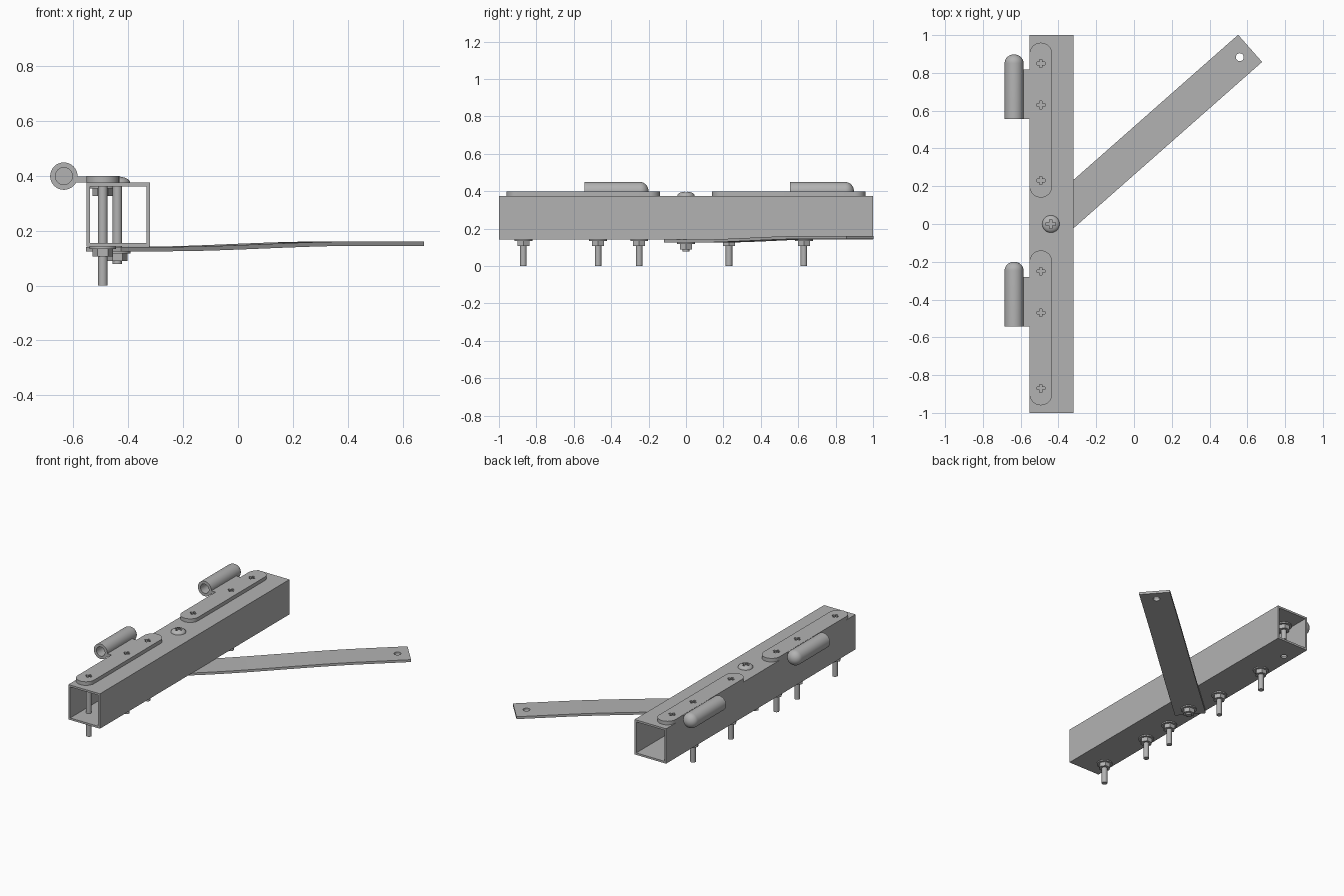
import bpy, bmesh
from math import pi, sin, cos, atan2
from mathutils import Matrix, Vector

if "Cube" in bpy.data.objects:
    bpy.data.objects.remove(bpy.data.objects["Cube"], do_unlink=True)

steel = bpy.data.materials.new("grey steel")
steel.use_nodes = True
steel.diffuse_color = (0.45, 0.45, 0.45, 1)
steel.node_tree.nodes["Principled BSDF"].inputs["Base Color"].default_value = (0.45, 0.45, 0.45, 1)


def activate(obj):
    bpy.ops.object.select_all(action="DESELECT")
    obj.select_set(True)
    bpy.context.view_layer.objects.active = obj


def finish(name, bm, smooth=False):
    bmesh.ops.recalc_face_normals(bm, faces=bm.faces)
    mesh = bpy.data.meshes.new(name)
    bm.to_mesh(mesh)
    bm.free()
    obj = bpy.data.objects.new(name, mesh)
    bpy.context.collection.objects.link(obj)
    mesh.materials.append(steel)
    if smooth:
        activate(obj)
        bpy.ops.object.shade_smooth_by_angle(angle=pi / 5)
    return obj


def add_prism(bm, outline, z0, z1):
    base = bm.faces.new([bm.verts.new((x, y, z0)) for x, y in outline])
    top = bmesh.ops.extrude_face_region(bm, geom=[base])["geom"]
    bmesh.ops.translate(bm, vec=(0, 0, z1 - z0),
                        verts=[v for v in top if isinstance(v, bmesh.types.BMVert)])


def ring(x, y, r, n=32):
    return [(x + r * cos(2 * pi * i / n), y + r * sin(2 * pi * i / n)) for i in range(n)]


def rect(x0, x1, y0, y1):
    return [(x0, y0), (x1, y0), (x1, y1), (x0, y1)]


def cross(x, y, arm, half):
    quarter = [(arm, -half), (arm, half), (half, half)]
    points = []
    for k in range(4):
        c, s = round(cos(k * pi / 2)), round(sin(k * pi / 2))
        points += [(x + c * px - s * py, y + s * px + c * py) for px, py in quarter]
    return points


def lathe(bm, profile, matrix, steps=32):
    """Turn (radius, height) points around z, then place the result."""
    verts = [bm.verts.new((r, 0, h)) for r, h in profile]
    edges = [bm.edges.new(pair) for pair in zip(verts, verts[1:])]
    made = bmesh.ops.spin(bm, geom=verts + edges, cent=(0, 0, 0), axis=(0, 0, 1),
                          angle=2 * pi, steps=steps, use_merge=True)
    bmesh.ops.remove_doubles(bm, verts=bm.verts, dist=0.0001)
    bmesh.ops.transform(bm, matrix=matrix, verts=bm.verts)


def cut(obj, outlines, z0, z1):
    bm = bmesh.new()
    for outline in outlines:
        add_prism(bm, outline, z0, z1)
    cutter = finish("cutter", bm)
    cutter.hide_render = True
    mod = obj.modifiers.new("cut", "BOOLEAN")
    mod.operation, mod.solver, mod.object = "DIFFERENCE", "EXACT", cutter
    activate(obj)
    bpy.ops.object.modifier_apply(modifier=mod.name)
    bpy.data.objects.remove(cutter, do_unlink=True)


# Square tube, open at both ends
X0, X1, Z0, Z1, WALL = -0.553, -0.32, 0.142, 0.375, 0.013
SCREW_X, PIVOT_X = -0.493, -0.44
bm = bmesh.new()
loops = []
for y in (-1, 1):
    for inset in (0, WALL):
        loops.append([bm.verts.new((x, y, z)) for x, z in
                      rect(X0 + inset, X1 - inset, Z0 + inset, Z1 - inset)])
for a, b in ((0, 1), (2, 3), (0, 2), (1, 3)):
    for i in range(4):
        j = (i + 1) % 4
        bm.faces.new((loops[a][i], loops[a][j], loops[b][j], loops[b][i]))
tube = finish("square_tube", bm)
SHORT_Y = 0.85
cut(tube, [ring(SCREW_X, SHORT_Y, 0.02)], Z0 - 0.02, Z0 + 0.03)


# Bolts with washer and hexagonal nut
def bolt(name, x, y, top, bottom, seat):
    bm = bmesh.new()
    add_prism(bm, ring(x, y, 0.0175), bottom, top)
    add_prism(bm, ring(x, y, 0.048), seat - 0.008, seat)
    add_prism(bm, ring(x, y, 0.037, 6), seat - 0.036, seat - 0.008)
    finish(name, bm, smooth=True)


# Hinges: plate with rounded ends, recessed screws, tab and barrel
LEAF_TOP, BARREL_X, BARREL_R = 0.399, -0.635, 0.05
hinges = {"rear": (0.14, 0.96, 0.555, (SHORT_Y, 0.63, 0.23)),
          "front": (-0.96, -0.14, -0.543, (-0.25, -0.47, -0.87))}
for side, (y0, y1, barrel_y, screws) in hinges.items():
    r = 0.06
    outline = []
    for end, start in ((y1 - r, 0), (y0 + r, pi)):
        outline += [(SCREW_X + r * cos(start + pi * i / 16), end + r * sin(start + pi * i / 16))
                    for i in range(17)]
    bm = bmesh.new()
    add_prism(bm, outline, Z1, LEAF_TOP)
    plate = finish(side + "_hinge_plate", bm, smooth=True)
    cut(plate, [cross(SCREW_X, y, 0.021, 0.007) for y in screws], LEAF_TOP - 0.012, LEAF_TOP + 0.02)

    bm = bmesh.new()
    add_prism(bm, rect(BARREL_X + 0.04, SCREW_X - 0.03, barrel_y, barrel_y + 0.262), Z1 + 0.001, LEAF_TOP - 0.001)
    finish(side + "_hinge_tab", bm)

    # Barrel is bored from its front end and domed at the back
    length, dome = 0.343, 0.046
    profile = [(0, 0.28), (0.031, 0.28), (0.031, 0), (BARREL_R, 0)]
    profile += [(BARREL_R * cos(pi / 2 * i / 8), length - dome + dome * sin(pi / 2 * i / 8))
                for i in range(9)]
    bm = bmesh.new()
    lathe(bm, profile, Matrix.Translation((BARREL_X, barrel_y, LEAF_TOP)) @ Matrix.Rotation(-pi / 2, 4, "X"))
    finish(side + "_hinge_barrel", bm, smooth=True)

    for i, y in enumerate(screws):
        short = y == SHORT_Y
        bolt(f"{side}_hinge_bolt_{i + 1}", SCREW_X, y, Z1 + 0.005,
             0.26 if short else 0, Z1 - WALL if short else Z0)

# Swinging strip: flat at the pivot, easing upward to the free end
LENGTH, TAIL, HALF, THICK = 1.406, 0.068, 0.096, 0.016
pivot = Vector((PIVOT_X, 0, 0))
aim = Matrix.Translation(pivot) @ Matrix.Rotation(atan2(0.93, 1.055), 4, "Z")
path = [-TAIL] + [0.15 + 0.95 * i / 16 for i in range(17)] + [LENGTH]
bm = bmesh.new()
rows = []
for s in path:
    t = min(max((s - 0.15) / 0.95, 0), 1)
    z = Z0 - 0.001 + 0.02 * t * t * (3 - 2 * t)
    rows.append([bm.verts.new(aim @ Vector((s, w, z - d))) for w, d in
                 ((-HALF, 0), (HALF, 0), (HALF, THICK), (-HALF, THICK))])
for a, b in zip(rows, rows[1:]):
    for i in range(4):
        j = (i + 1) % 4
        bm.faces.new((a[i], a[j], b[j], b[i]))
bm.faces.new(rows[0])
bm.faces.new(rows[-1])
strip = finish("swing_strip", bm, smooth=True)
cut(strip, [ring(0.56, 0.883, 0.021)], 0.1, 0.2)

# Pivot bolt with domed cross head
bolt("pivot_bolt", PIVOT_X, 0, Z1 + 0.003, 0.078, Z0 - THICK - 0.001)
bm = bmesh.new()
lathe(bm, [(0, 0)] + [(0.046 * cos(pi / 2 * i / 8), 0.023 * sin(pi / 2 * i / 8)) for i in range(9)],
      Matrix.Translation((PIVOT_X, 0, Z1)))
head = finish("pivot_bolt_head", bm, smooth=True)
cut(head, [cross(PIVOT_X, 0, 0.025, 0.007)], Z1 + 0.01, Z1 + 0.05)
